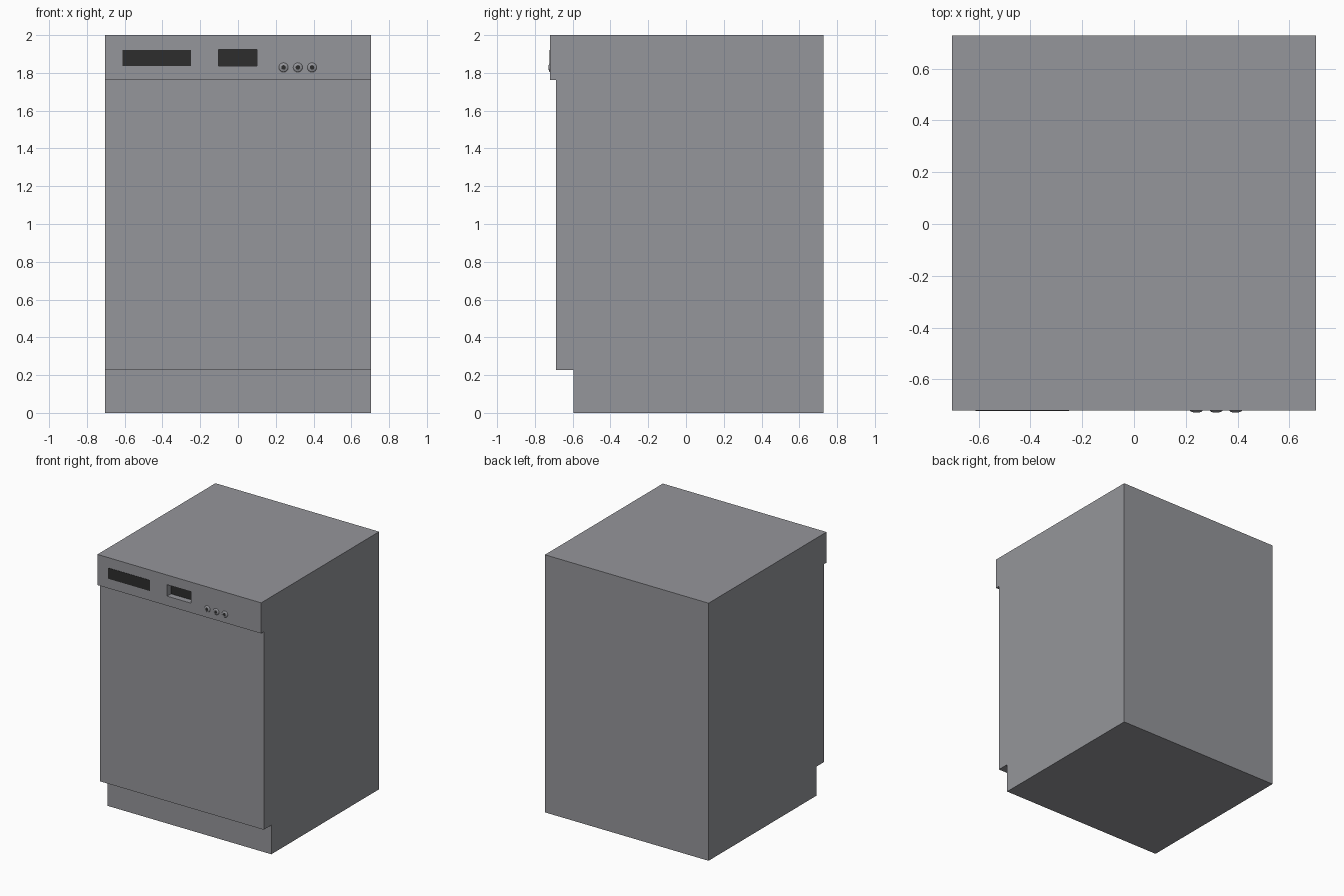
import bpy, bmesh, math
from mathutils import Matrix

if "Cube" in bpy.data.objects:
    bpy.data.objects.remove(bpy.data.objects["Cube"])


def material(name, rgb):
    m = bpy.data.materials.new(name)
    m.diffuse_color = (*rgb, 1.0)
    m.use_nodes = True
    m.node_tree.nodes["Principled BSDF"].inputs["Base Color"].default_value = m.diffuse_color
    return m


STEEL = material("brushed_grey", (0.30, 0.303, 0.325))
DARK = material("dark_plastic", (0.026, 0.026, 0.026))


def finish(name, bm, *mats):
    bmesh.ops.recalc_face_normals(bm, faces=bm.faces[:])
    mesh = bpy.data.meshes.new(name)
    bm.to_mesh(mesh)
    bm.free()
    for m in mats:
        mesh.materials.append(m)
    ob = bpy.data.objects.new(name, mesh)
    bpy.context.collection.objects.link(ob)
    return ob


def box(name, x0, x1, y0, y1, z0, z1, mat):
    bm = bmesh.new()
    mtx = (Matrix.Translation(((x0 + x1) / 2, (y0 + y1) / 2, (z0 + z1) / 2))
           @ Matrix.Diagonal((x1 - x0, y1 - y0, z1 - z0, 1)))
    bmesh.ops.create_cube(bm, size=1, matrix=mtx)
    return finish(name, bm, mat)


# Cabinet: stepped side profile (toe kick, door, control panel) extruded in x
HALF_W, PANEL_Y, BACK_Y = 0.703, -0.72, 0.727
profile = [(-0.595, 0), (-0.595, 0.226), (-0.688, 0.226), (-0.688, 1.762),
           (PANEL_Y, 1.762), (PANEL_Y, 2), (BACK_Y, 2), (BACK_Y, 0)]
bm = bmesh.new()
face = bm.faces.new([bm.verts.new((-HALF_W, y, z)) for y, z in profile])
ext = bmesh.ops.extrude_face_region(bm, geom=[face])
bmesh.ops.translate(bm, vec=(2 * HALF_W, 0, 0),
                    verts=[g for g in ext["geom"] if isinstance(g, bmesh.types.BMVert)])
cabinet = finish("cabinet", bm, STEEL)

# Handle recess cut into the control panel
cutter = box("recess_cutter", -0.104, 0.101, -0.80, PANEL_Y + 0.05, 1.836, 1.925, STEEL)
cutter.hide_render = True
mod = cabinet.modifiers.new("recess", "BOOLEAN")
mod.object, mod.operation, mod.solver = cutter, "DIFFERENCE", "EXACT"
bpy.context.view_layer.objects.active = cabinet
bpy.ops.object.modifier_apply(modifier=mod.name)
bpy.data.objects.remove(cutter)

# Dark back of the recess and the display window
box("recess_back", -0.104, 0.101, PANEL_Y + 0.047, PANEL_Y + 0.052, 1.836, 1.925, DARK)
box("display_window", -0.611, -0.25, PANEL_Y - 0.002, PANEL_Y + 0.004, 1.837, 1.921, DARK)

# Domed buttons: grey rim, dark centre
for i, x in enumerate((0.241, 0.317, 0.392)):
    bm = bmesh.new()
    rings = [[bm.verts.new((x + r * math.cos(a), PANEL_Y - h, 1.829 + r * math.sin(a)))
              for a in (k * math.tau / 16 for k in range(16))]
             for r, h in ((0.025, 0), (0.021, 0.004), (0.012, 0.007))]
    for lo, hi in zip(rings, rings[1:]):
        for k in range(16):
            n = (k + 1) % 16
            bm.faces.new((lo[k], lo[n], hi[n], hi[k]))
    bm.faces.new(rings[-1]).material_index = 1
    bm.faces.new(rings[0][::-1])
    finish(f"button_{i + 1}", bm, STEEL, DARK)
